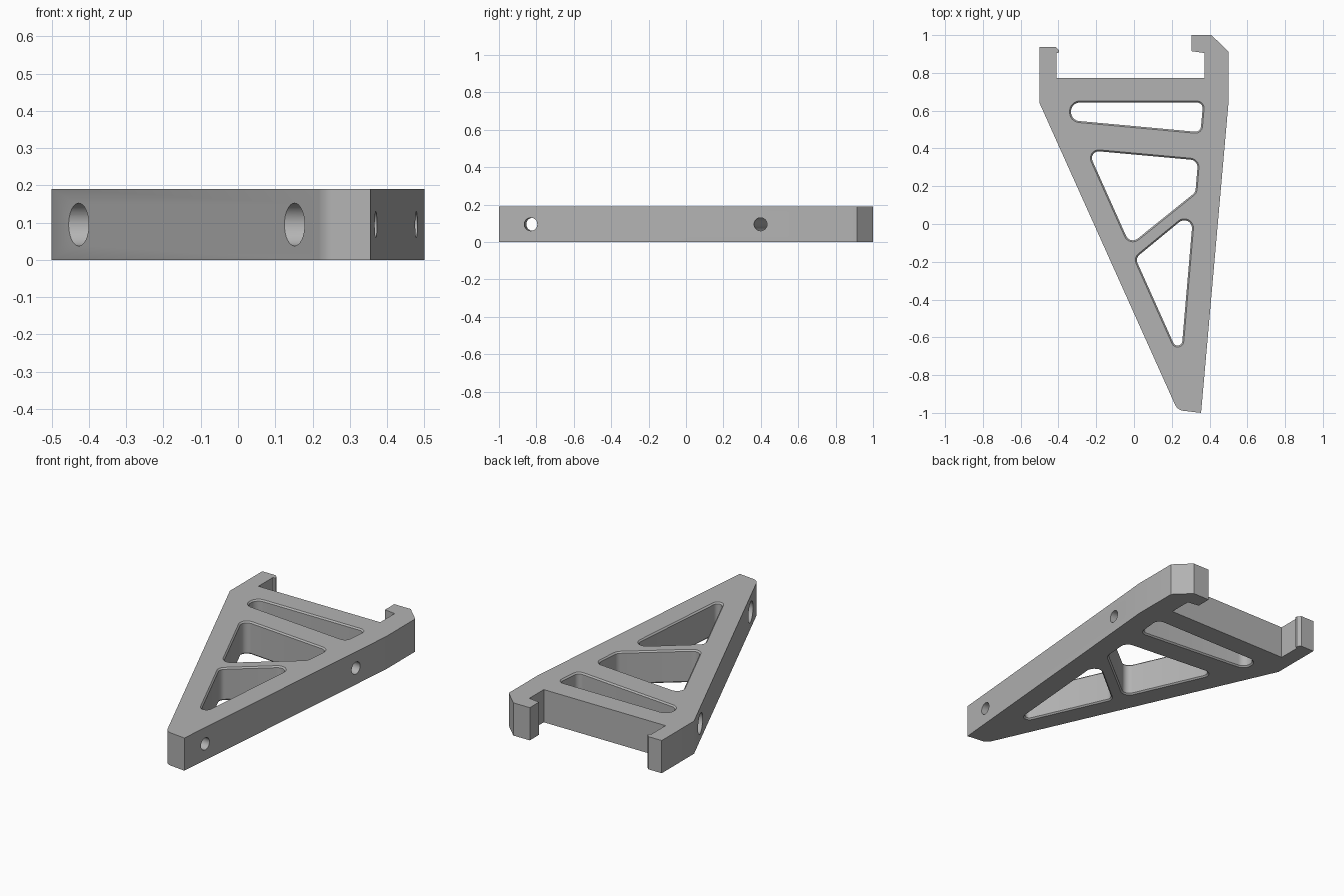
import bpy, bmesh, math
from mathutils import Vector

H = 0.19        # plate thickness
TILT = 0.0884   # slope of the long straight side
RIM = 0.008     # chamfer round the windows

if "Cube" in bpy.data.objects:
    bpy.data.objects.remove(bpy.data.objects["Cube"])

grey = bpy.data.materials.new("plain grey")
grey.use_nodes = True
tone = (0.45, 0.45, 0.45, 1)
grey.diffuse_color = tone
grey.node_tree.nodes["Principled BSDF"].inputs["Base Color"].default_value = tone


def rounded(corners, steps=8):
    """Turn (x, y, radius) corners into a loop of points with arcs."""
    pts = []
    for i, (x, y, r) in enumerate(corners):
        p = Vector((x, y))
        if not r:
            pts.append(p)
            continue
        a = (Vector(corners[i - 1][:2]) - p).normalized()
        b = (Vector(corners[(i + 1) % len(corners)][:2]) - p).normalized()
        half = a.angle(b) / 2
        centre = p + (a + b).normalized() * r / math.sin(half)
        start = p + a * r / math.tan(half) - centre
        end = p + b * r / math.tan(half) - centre
        sweep = start.angle_signed(end)
        for k in range(steps + 1):
            t = -sweep * k / steps
            c, s = math.cos(t), math.sin(t)
            pts.append(centre + Vector((start.x * c - start.y * s, start.x * s + start.y * c)))
    return pts


def grow(pts, d):
    """Offset a counter-clockwise loop outwards."""
    out = []
    for i, p in enumerate(pts):
        a = (p - pts[i - 1]).normalized()
        b = (pts[(i + 1) % len(pts)] - p).normalized()
        n = Vector((a.y + b.y, -a.x - b.x)).normalized()
        out.append(p + n * d / n.dot(Vector((a.y, -a.x))))
    return out


def loft(name, rings):
    """Solid through (loop, z) rings, capped at both ends."""
    bm = bmesh.new()
    loops = [[bm.verts.new((p.x, p.y, z)) for p in pts] for pts, z in rings]
    for lo, hi in zip(loops, loops[1:]):
        for i in range(len(lo)):
            bm.faces.new((lo[i - 1], lo[i], hi[i], hi[i - 1]))
    bm.faces.new(loops[0][::-1])
    bm.faces.new(loops[-1])
    return finish(name, bm)


def finish(name, bm):
    bmesh.ops.recalc_face_normals(bm, faces=bm.faces)
    me = bpy.data.meshes.new(name)
    bm.to_mesh(me)
    bm.free()
    me.materials.append(grey)
    ob = bpy.data.objects.new(name, me)
    bpy.context.collection.objects.link(ob)
    return ob


def drill(name, start, end, radius):
    """Horizontal cylinder between two points at mid thickness."""
    a, b = Vector((*start, H / 2)), Vector((*end, H / 2))
    bm = bmesh.new()
    bmesh.ops.create_cone(bm, cap_ends=True, segments=32, radius1=radius,
                          radius2=radius, depth=(b - a).length)
    bm.transform((b - a).to_track_quat('Z', 'Y').to_matrix().to_4x4())
    bmesh.ops.translate(bm, verts=bm.verts, vec=(a + b) / 2)
    return finish(name, bm)


# Plate outline with the two hooked arms, counter-clockwise
outline = rounded([
    (-0.5, 0.937, 0), (-0.5, 0.64, 0), (0.23, -0.985, 0.055), (0.355, -1, 0),
    (0.5, 0.64, 0), (0.5, 0.913, 0), (0.41, 1, 0), (0.304, 1, 0),
    (0.304, 0.915, 0), (0.373, 0.905, 0), (0.373, 0.773, 0), (-0.41, 0.773, 0),
    (-0.41, 0.905, 0), (-0.397, 0.908, 0), (-0.397, 0.92, 0), (-0.415, 0.937, 0)])
bracket = loft("bracket_plate", [(outline, 0), (outline, H)])

# Rounded windows
windows = {
    "slot": [(-0.333, 0.643, 0.046), (-0.333, 0.549, 0.046),
             (0.352, 0.486, 0.03), (0.366, 0.643, 0.03)],
    "middle": [(-0.245, 0.39, 0.036), (-0.021, -0.11, 0.04),
               (0.325, 0.168, 0.04), (0.339, 0.337, 0.04)],
    "lower": [(0.007, -0.181, 0.036), (0.2475, -0.717, 0.025), (0.315, 0.072, 0.041)],
}
cutters = []
for name, corners in windows.items():
    loop = rounded(corners)
    flare = grow(loop, 2 * RIM)
    cutters.append(loft(name + "_cutter", [(flare, -RIM), (loop, RIM),
                                           (loop, H - RIM), (flare, H + RIM)]))

# Bolt holes square to the straight side, counterbored from the sloped side
for x, y in ((0.145, -0.81), (-0.43, 0.479)):
    def along(d):
        return (x + d, y - TILT * d)
    cutters.append(drill("bolt_cutter", along(-0.2), along(1.2), 0.035))
    cutters.append(drill("counterbore_cutter", along(-0.2), along(0.1), 0.0575))

# Cut everything out of the plate
bpy.context.view_layer.objects.active = bracket
bracket.select_set(True)
for cutter in cutters:
    mod = bracket.modifiers.new("cut", 'BOOLEAN')
    mod.object = cutter
    mod.operation = 'DIFFERENCE'
    mod.solver = 'EXACT'
    bpy.ops.object.modifier_apply(modifier=mod.name)
    bpy.data.objects.remove(cutter)
bpy.ops.object.shade_smooth_by_angle(angle=math.radians(30))
